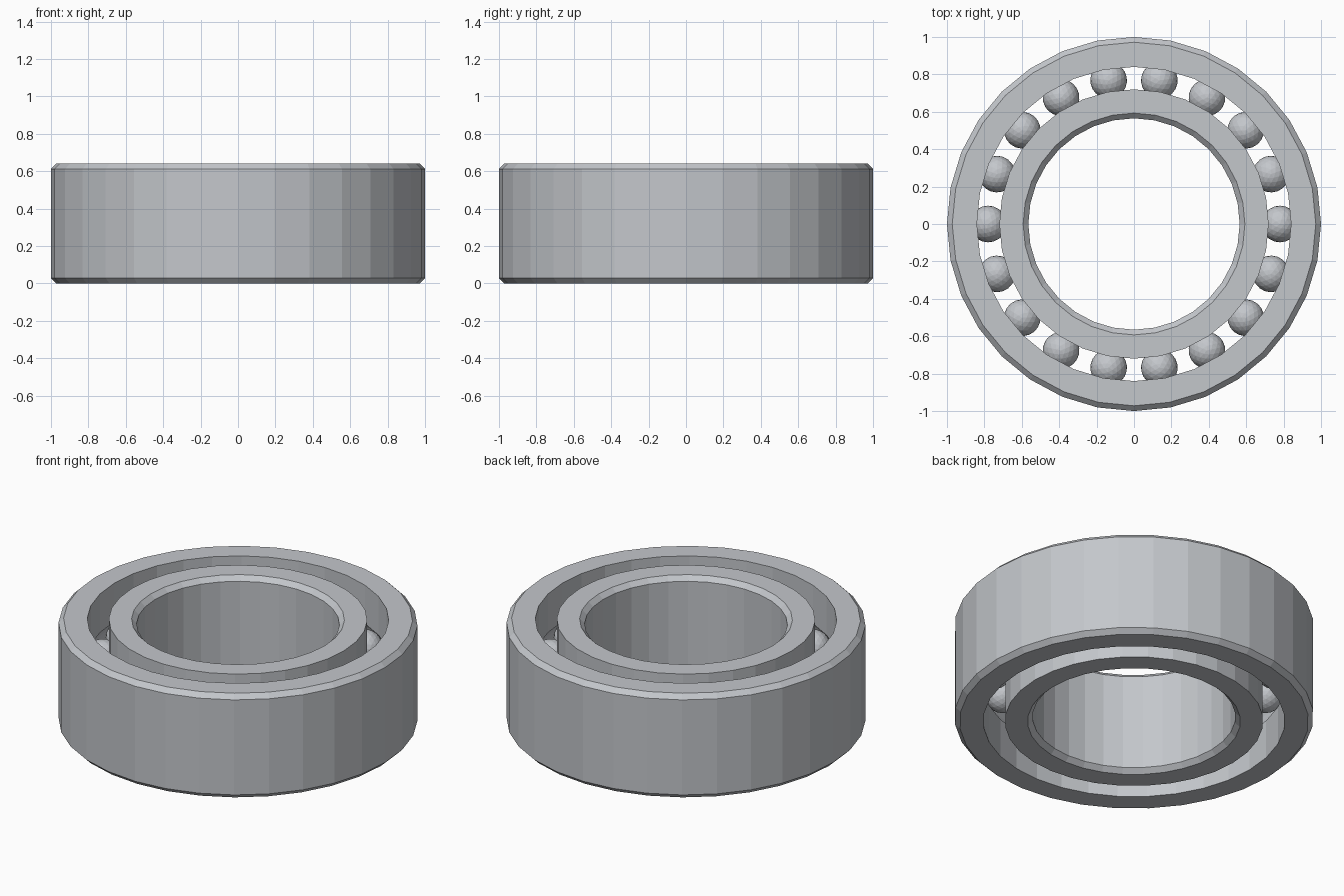
import bpy, bmesh, math

HEIGHT, MID = 0.64, 0.32
SEGMENTS = 32
PITCH, BALL_R = 0.78, 0.098
BALLS = 18
CHAMFER = 0.028

cube = bpy.data.objects.get("Cube")
if cube:
    bpy.data.objects.remove(cube, do_unlink=True)

steel = bpy.data.materials.new("steel grey")
steel.use_nodes = True
colour = (0.55, 0.57, 0.60, 1)
steel.diffuse_color = colour
steel.node_tree.nodes["Principled BSDF"].inputs["Base Color"].default_value = colour


def finish(name, bm):
    mesh = bpy.data.meshes.new(name)
    bmesh.ops.recalc_face_normals(bm, faces=bm.faces)
    bm.to_mesh(mesh)
    bm.free()
    mesh.materials.append(steel)
    obj = bpy.data.objects.new(name, mesh)
    bpy.context.collection.objects.link(obj)
    return obj


def race_ring(name, plain_r, race_r):
    """Revolve a ring: chamfered plain wall on one side, ball groove on the other."""
    side = 1 if race_r > plain_r else -1
    lip = plain_r + side * CHAMFER
    profile = [(race_r, 0), (lip, 0), (plain_r, CHAMFER),
               (plain_r, HEIGHT - CHAMFER), (lip, HEIGHT), (race_r, HEIGHT)]
    # groove arc concentric with the balls
    groove_r = BALL_R + 0.004
    half = math.acos((PITCH - race_r) * side / groove_r)
    steps = 8
    for i in range(steps + 1):
        a = half - 2 * half * i / steps
        profile.append((PITCH - side * groove_r * math.cos(a),
                        MID + groove_r * math.sin(a)))
    bm = bmesh.new()
    loops = []
    for s in range(SEGMENTS):
        t = math.tau * s / SEGMENTS
        loops.append([bm.verts.new((r * math.cos(t), r * math.sin(t), z))
                      for r, z in profile])
    n = len(profile)
    for s, loop in enumerate(loops):
        after = loops[(s + 1) % SEGMENTS]
        for i in range(n):
            j = (i + 1) % n
            bm.faces.new((loop[i], after[i], after[j], loop[j]))
    return finish(name, bm)


# Outer and inner races
race_ring("outer_ring", 1.0, 0.84)
race_ring("inner_ring", 0.565, 0.72)

# Balls sharing one faceted mesh
bm = bmesh.new()
bmesh.ops.create_icosphere(bm, subdivisions=3, radius=BALL_R)
first = finish("ball_01", bm)
for i in range(BALLS):
    ball = first if i == 0 else first.copy()
    if i:
        ball.name = f"ball_{i + 1:02d}"
        bpy.context.collection.objects.link(ball)
    a = math.tau * i / BALLS
    ball.location = (PITCH * math.cos(a), PITCH * math.sin(a), MID)
    ball.rotation_euler.z = a
